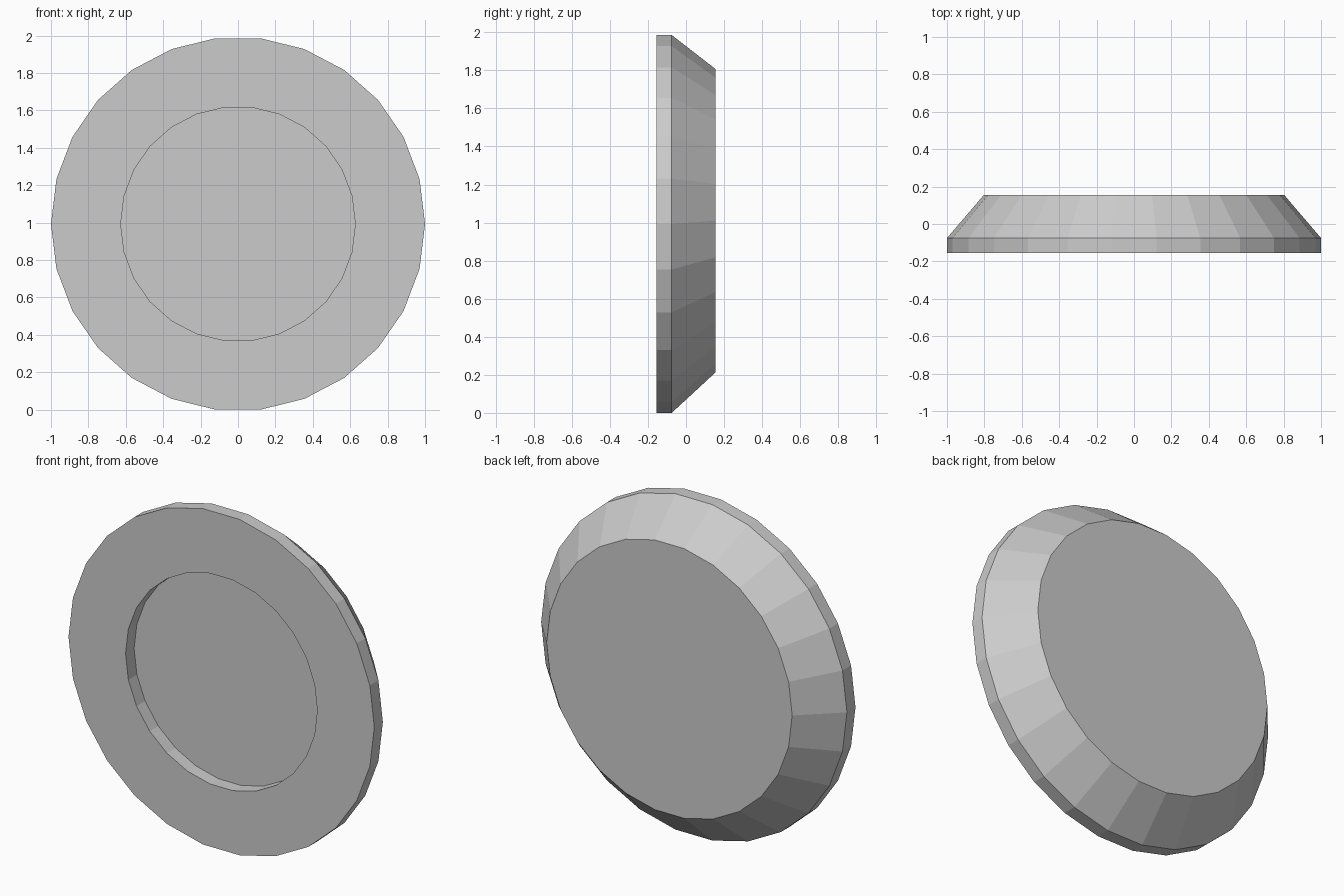
import bpy, bmesh
from math import cos, sin, tau

if "Cube" in bpy.data.objects:
    bpy.data.objects.remove(bpy.data.objects["Cube"])

SIDES = 26
CZ = cos(tau / SIDES / 4 * 2 / 1)  # flat sides at top and bottom
CZ = cos(tau / (2 * SIDES))

bm = bmesh.new()


def ring(radius, y, lift=0.0):
    return [bm.verts.new((radius * cos(tau * i / SIDES), y,
                          CZ + lift + radius * sin(tau * i / SIDES)))
            for i in range(SIDES)]


# Profile from recess floor, over the front face and rim, to the back
rings = [ring(0.627, -0.075), ring(0.627, -0.155), ring(1.0, -0.155),
         ring(1.0, -0.075), ring(0.803, 0.155, 0.017)]
for a, b in zip(rings, rings[1:]):
    for i in range(SIDES):
        j = (i + 1) % SIDES
        bm.faces.new((a[i], a[j], b[j], b[i]))

# Recess floor and flat back
bm.faces.new(rings[0])
bm.faces.new(rings[-1])
bmesh.ops.recalc_face_normals(bm, faces=bm.faces)

mesh = bpy.data.meshes.new("recessed_disc")
bm.to_mesh(mesh)
bm.free()
disc = bpy.data.objects.new("recessed_disc", mesh)
bpy.context.collection.objects.link(disc)
